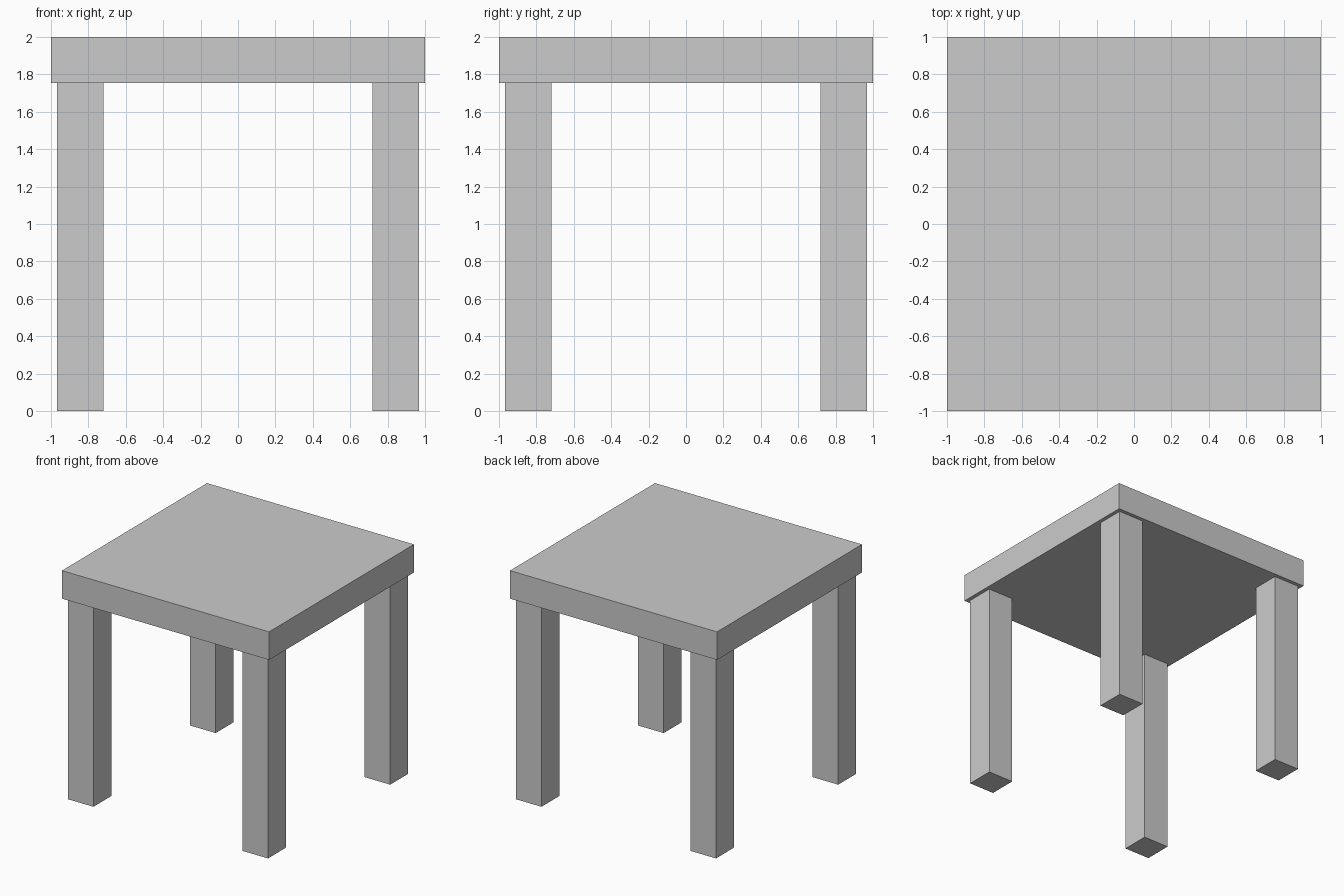
import bpy

if "Cube" in bpy.data.objects:
    bpy.data.objects.remove(bpy.data.objects["Cube"])


def box(name, x, y, z):
    """Add a box spanning the given (min, max) ranges."""
    spans = (x, y, z)
    bpy.ops.mesh.primitive_cube_add(size=1, location=[(a + b) / 2 for a, b in spans])
    obj = bpy.context.object
    obj.name = name
    obj.scale = [b - a for a, b in spans]
    bpy.ops.object.transform_apply(location=False, rotation=False, scale=True)
    return obj


TOP_UNDERSIDE = 1.755
LEG_INNER, LEG_OUTER = 0.719, 0.967

# Square table top
box("table_top", (-1, 1), (-1, 1), (TOP_UNDERSIDE, 2))

# Four square legs, slightly inset from the corners
sides_x = {"left": (-LEG_OUTER, -LEG_INNER), "right": (LEG_INNER, LEG_OUTER)}
sides_y = {"front": (-LEG_OUTER, -LEG_INNER), "back": (LEG_INNER, LEG_OUTER)}
for y_name, y in sides_y.items():
    for x_name, x in sides_x.items():
        box(f"{y_name}_{x_name}_leg", x, y, (0, TOP_UNDERSIDE))
